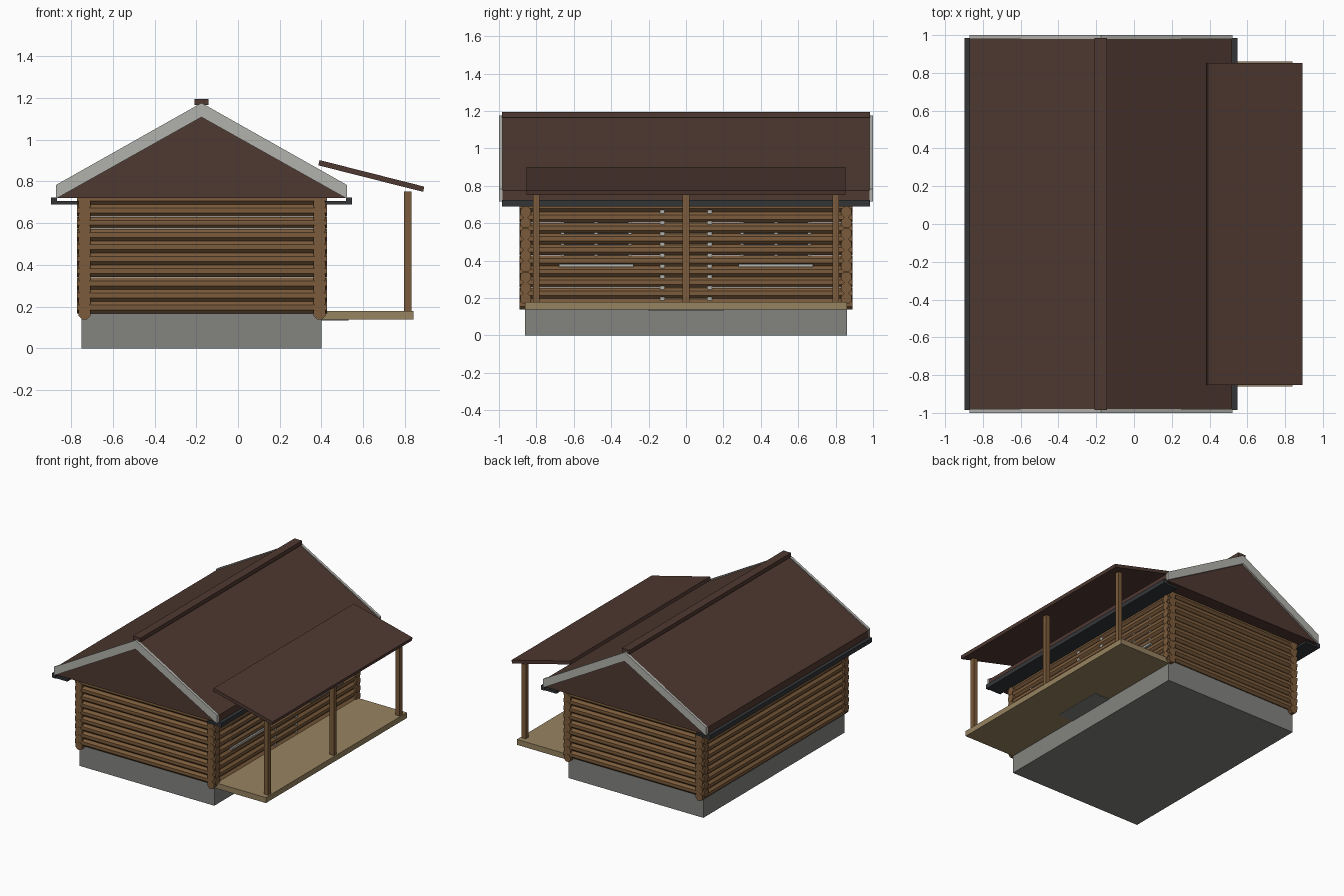
import bpy, bmesh, math
from mathutils import Matrix, Vector

if "Cube" in bpy.data.objects:
    bpy.data.objects.remove(bpy.data.objects["Cube"], do_unlink=True)


def material(name, r, g, b):
    rgba = [(c / 255) ** 2.2 for c in (r, g, b)] + [1]
    m = bpy.data.materials.new(name)
    m.use_nodes = True
    m.diffuse_color = rgba
    m.node_tree.nodes["Principled BSDF"].inputs["Base Color"].default_value = rgba
    return m


ROOF = material("roof brown", 80, 59, 52)
LOG = material("log brown", 122, 91, 61)
DECK = material("deck tan", 150, 130, 96)
STONE = material("foundation grey", 130, 130, 127)
TRIM = material("trim light grey", 176, 177, 171)
GUTTER = material("gutter charcoal", 54, 56, 58)
GLASS = material("glass dark grey", 70, 78, 84)


def finish(name, bm, mat):
    bmesh.ops.recalc_face_normals(bm, faces=bm.faces[:])
    mesh = bpy.data.meshes.new(name)
    bm.to_mesh(mesh)
    bm.free()
    mesh.materials.append(mat)
    obj = bpy.data.objects.new(name, mesh)
    bpy.context.collection.objects.link(obj)
    return obj


def box(name, mat, x, y, z):
    """Box from (low, high) ranges on each axis."""
    bm = bmesh.new()
    size = [r[1] - r[0] for r in (x, y, z)]
    mid = Vector([(r[0] + r[1]) / 2 for r in (x, y, z)])
    bmesh.ops.create_cube(bm, size=1, matrix=Matrix.Translation(mid) @ Matrix.Diagonal((*size, 1)))
    return finish(name, bm, mat)


def extrude_y(name, mat, outline, y0, y1):
    """Extrude an x-z outline along y."""
    bm = bmesh.new()
    face = bm.faces.new([bm.verts.new((x, y0, z)) for x, z in outline])
    out = bmesh.ops.extrude_face_region(bm, geom=[face])
    moved = [v for v in out["geom"] if isinstance(v, bmesh.types.BMVert)]
    bmesh.ops.translate(bm, verts=moved, vec=(0, y1 - y0, 0))
    return finish(name, bm, mat)


def log_wall(name, axis, offset, low, high, first_z):
    """Stack of eight-sided logs lying along one axis."""
    bm = bmesh.new()
    for i in range(LOGS):
        mid, z = (low + high) / 2, first_z + i * STEP
        if axis == "X":
            place, turn = (mid, offset, z), Matrix.Rotation(math.pi / 2, 4, "Y")
        else:
            place, turn = (offset, mid, z), Matrix.Rotation(math.pi / 2, 4, "X")
        spin = Matrix.Rotation(math.pi / 8, 4, "Z")
        new = bmesh.ops.create_cone(bm, cap_ends=True, segments=8, radius1=LOG_R, radius2=LOG_R,
                                    depth=high - low, matrix=Matrix.Translation(place) @ turn @ spin)
        # Keep a flat facet facing straight up and outwards
        top = max(v.co.z for v in new["verts"]) - z
        if top > LOG_R * 0.97:
            fix = Matrix.Rotation(math.pi / 8, 3, axis)
            bmesh.ops.rotate(bm, verts=new["verts"], cent=place, matrix=fix)
    return finish(name, bm, LOG)


LOGS, STEP, LOG_R = 10, 0.058, 0.031
WALL_L, WALL_R, WALL_Y = 0.39, -0.735, 0.857
RIDGE, HALF, EAVE = -0.175, 0.695, 0.72

# Foundation and log walls, interlocked by half a log
box("foundation", STONE, (-0.75, 0.40), (-0.86, 0.86), (0, 0.172))
log_wall("left_log_wall", "Y", WALL_L, -0.89, 0.89, 0.168)
log_wall("right_log_wall", "Y", WALL_R, -0.89, 0.89, 0.168)
log_wall("front_log_wall", "X", -WALL_Y, -0.772, 0.427, 0.196)
log_wall("back_log_wall", "X", WALL_Y, -0.772, 0.427, 0.196)

# Main roof with closed gables
extrude_y("main_roof", ROOF, [
    (RIDGE - HALF, EAVE), (RIDGE + HALF, EAVE), (RIDGE + HALF, 0.775),
    (RIDGE, 1.17), (RIDGE - HALF, 0.775)], -0.985, 0.985)
box("ridge_cap", ROOF, (RIDGE - 0.033, RIDGE + 0.033), (-0.985, 0.985), (1.165, 1.195))

# Gable trim boards and gutters on both slopes
for side, word in ((-1, "right"), (1, "left")):
    tip = RIDGE + side * HALF * 1.003
    for end, place in ((-1, "front"), (1, "back")):
        extrude_y(f"{place}_{word}_gable_trim", TRIM, [
            (RIDGE, 1.108), (RIDGE, 1.176), (tip, 0.783), (tip, 0.717)],
            end * 0.98, end * 1.0)
    edge = RIDGE + side * HALF
    outer, wall = edge + side * 0.027, edge - side * 0.1
    box(f"{word}_gutter", GUTTER, sorted((edge - side * 0.003, outer)), (-0.985, 0.985), (0.69, 0.724))
    box(f"{word}_soffit", GUTTER, sorted((wall, edge)), (-0.98, 0.98), (0.69, 0.706))

# Porch deck, step, posts and sloping roof
box("porch_deck", DECK, (0.40, 0.84), (-0.86, 0.86), (0.138, 0.18))
box("door_step", STONE, (0.40, 0.53), (-0.2, 0.2), (0.134, 0.17))
for y, place in ((-0.8, "front"), (0, "middle"), (0.8, "back")):
    box(f"{place}_porch_post", LOG, (0.795, 0.83), (y - 0.0175, y + 0.0175), (0.178, 0.752))
extrude_y("porch_roof", ROOF, [
    (0.385, 0.877), (0.391, 0.902), (0.892, 0.775), (0.887, 0.75)], -0.853, 0.853)

# Door set into the porch wall
box("door", DECK, (0.37, 0.404), (-0.12, 0.12), (0.18, 0.65))
for s, word in ((-1, "front"), (1, "back")):
    box(f"{word}_door_jamb", TRIM, (0.37, 0.411), sorted((s * 0.115, s * 0.14)), (0.18, 0.68))

# Windows either side of the door
for s, word in ((-1, "front"), (1, "back")):
    mid = s * 0.48
    box(f"{word}_window_glass", GLASS, (0.37, 0.4035), (mid - 0.18, mid + 0.18), (0.38, 0.64))
    box(f"{word}_window_sill", TRIM, (0.37, 0.424), (mid - 0.2, mid + 0.2), (0.365, 0.381))
    for k in (-1, 0, 1):
        y = mid + k * 0.18
        box(f"{word}_window_bar_{k + 2}", TRIM, (0.37, 0.406), (y - 0.008, y + 0.008), (0.38, 0.64))
